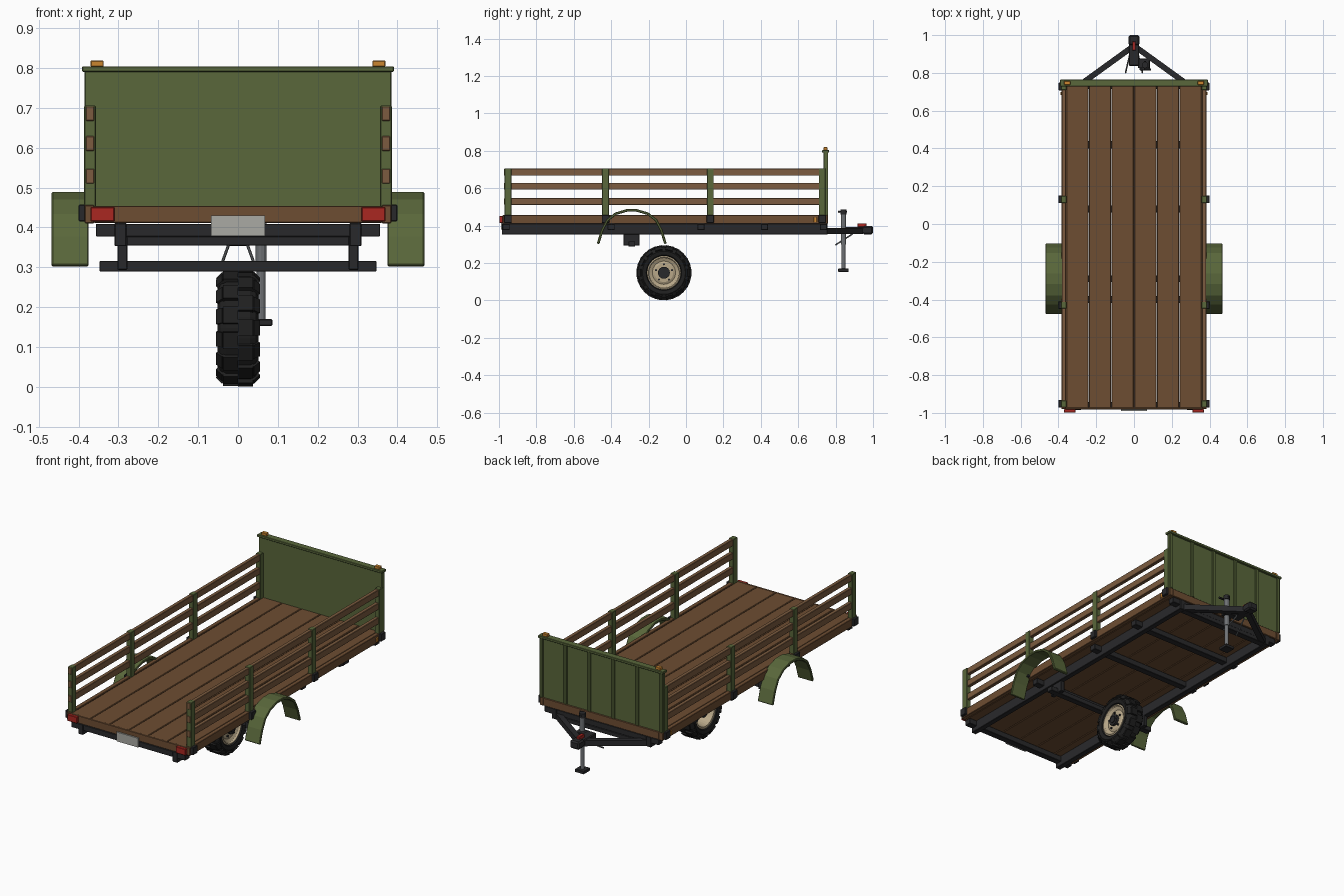
import bpy, bmesh, math
from mathutils import Vector, Matrix

if "Cube" in bpy.data.objects:
    bpy.data.objects.remove(bpy.data.objects["Cube"])


def material(name, r, g, b):
    m = bpy.data.materials.new(name)
    m.diffuse_color = (r, g, b, 1)
    m.use_nodes = True
    m.node_tree.nodes["Principled BSDF"].inputs["Base Color"].default_value = m.diffuse_color
    return m


WOOD = material("deck_wood", 0.155, 0.075, 0.032)
SLAT = material("slat_wood", 0.20, 0.105, 0.05)
GREEN = material("green_paint", 0.10, 0.135, 0.043)
BLACK = material("frame_black", 0.022, 0.022, 0.024)
RUBBER = material("rubber", 0.014, 0.014, 0.014)
CREAM = material("rim_cream", 0.48, 0.39, 0.25)
RED = material("red_lens", 0.40, 0.02, 0.015)
AMBER = material("amber_lens", 0.60, 0.24, 0.03)
STEEL = material("steel", 0.16, 0.17, 0.18)
PLATE = material("plate_grey", 0.40, 0.40, 0.37)


def finish(name, bm, mat, bevel=0.0):
    bmesh.ops.recalc_face_normals(bm, faces=bm.faces)
    me = bpy.data.meshes.new(name)
    bm.to_mesh(me)
    bm.free()
    me.materials.append(mat)
    ob = bpy.data.objects.new(name, me)
    bpy.context.collection.objects.link(ob)
    if bevel:
        mod = ob.modifiers.new("bevel", "BEVEL")
        mod.width = bevel
        mod.segments = 1
    return ob


def box(name, x, y, z, mat, bevel=0.002):
    bm = bmesh.new()
    lo, hi = Vector((x[0], y[0], z[0])), Vector((x[1], y[1], z[1]))
    size = [abs(c) for c in hi - lo]
    bmesh.ops.create_cube(bm, size=1, matrix=Matrix.Translation((lo + hi) / 2) @ Matrix.Diagonal((*size, 1)))
    return finish(name, bm, mat, bevel)


def pair(name, x, y, z, mat, bevel=0.002):
    for side, s in (("left", -1), ("right", 1)):
        box(f"{name}_{side}", (s * x[0], s * x[1]), y, z, mat, bevel)


def beam(name, a, b, w, h, mat):
    a, b = Vector(a), Vector(b)
    bm = bmesh.new()
    rot = (b - a).to_track_quat('Y', 'Z').to_matrix().to_4x4()
    bmesh.ops.create_cube(bm, size=1, matrix=Matrix.Translation((a + b) / 2) @ rot
                          @ Matrix.Diagonal((w, (b - a).length, h, 1)))
    return finish(name, bm, mat)


def rod(name, a, b, r, mat, sides=12):
    a, b = Vector(a), Vector(b)
    bm = bmesh.new()
    rot = (b - a).to_track_quat('Z', 'Y').to_matrix().to_4x4()
    bmesh.ops.create_cone(bm, cap_ends=True, segments=sides, radius1=r, radius2=r,
                          depth=(b - a).length, matrix=Matrix.Translation((a + b) / 2) @ rot)
    return finish(name, bm, mat)


def lathe_x(name, profile, center, mat, steps=32):
    # Closed (x, radius) profile spun around the x axis
    bm = bmesh.new()
    rings = []
    for i in range(steps):
        t = 2 * math.pi * i / steps
        rings.append([bm.verts.new(Vector(center) + Vector((x, r * math.cos(t), r * math.sin(t))))
                      for x, r in profile])
    n = len(profile)
    for i in range(steps):
        a, b = rings[i], rings[(i + 1) % steps]
        for j in range(n):
            k = (j + 1) % n
            bm.faces.new((a[j], a[k], b[k], b[j]))
    return finish(name, bm, mat)


# Deck planks, side boards and end boards
for i in range(6):
    x0 = -0.36 + i * 0.12
    box(f"deck_plank_{i}", (x0 + 0.001, x0 + 0.119), (-0.975, 0.75), (0.412, 0.453), WOOD, 0.003)
pair("deck_side_board", (0.361, 0.385), (-0.98, 0.758), (0.41, 0.456), WOOD)
box("deck_rear_board", (-0.361, 0.361), (-0.982, -0.972), (0.411, 0.454), WOOD)
box("deck_front_board", (-0.361, 0.361), (0.745, 0.758), (0.411, 0.455), WOOD)

# Chassis rails and crossmembers
pair("chassis_rail", (0.28, 0.31), (-0.985, 0.757), (0.353, 0.411), BLACK)
for i, y in enumerate((-0.962, -0.4, 0.08, 0.42, 0.735)):
    box(f"crossmember_{i}", (-0.357, 0.357), (y - 0.019, y + 0.019), (0.377, 0.409), BLACK)
box("front_frame_bar", (-0.28, 0.28), (0.72, 0.757), (0.354, 0.378), BLACK)

# Axle with hangers
box("axle_beam", (-0.348, 0.348), (-0.308, -0.272), (0.289, 0.316), BLACK)
pair("axle_hanger", (0.278, 0.302), (-0.334, -0.248), (0.293, 0.356), BLACK)

# Side posts, brackets and slats
for i, y in enumerate((-0.952, -0.43, 0.13, 0.728)):
    pair(f"side_post_{i}", (0.357, 0.386), (y - 0.018, y + 0.018), (0.42, 0.706), GREEN)
    pair(f"post_bracket_{i}", (0.383, 0.4), (y - 0.02, y + 0.02), (0.415, 0.457), BLACK)
for i, z in enumerate((0.51, 0.592, 0.667)):
    pair(f"side_slat_{i}", (0.361, 0.382), (-0.972, 0.735), (z, z + 0.037), SLAT)

# Headboard with ribs, cap and marker lights
box("headboard", (-0.385, 0.385), (0.736, 0.752), (0.45, 0.792), GREEN)
for i in range(6):
    x = -0.375 + i * 0.15
    box(f"headboard_rib_{i}", (x - 0.009, x + 0.009), (0.75, 0.76), (0.455, 0.792), GREEN)
box("headboard_cap", (-0.391, 0.391), (0.728, 0.765), (0.79, 0.804), GREEN)
pair("cap_marker_light", (0.337, 0.37), (0.736, 0.757), (0.803, 0.819), AMBER)
pair("side_marker_light", (0.384, 0.39), (0.682, 0.7), (0.418, 0.444), AMBER)

# Rear lights and plate
pair("tail_light", (0.31, 0.37), (-0.998, -0.98), (0.415, 0.451), RED)
box("number_plate", (-0.068, 0.068), (-0.99, -0.982), (0.378, 0.43), PLATE, 0)

# Fenders: arched strip with flared ends
ARC = [(-0.18, 0.303), (-0.158, 0.375)]
ARC += [(0.15 * math.cos(t), 0.375 + 0.108 * math.sin(t))
        for t in (math.radians(a) for a in (150, 125, 100, 80, 55, 30))]
ARC += [(0.158, 0.375), (0.18, 0.303)]
for side, s in (("left", -1), ("right", 1)):
    bm = bmesh.new()
    rows = [[bm.verts.new((s * x, -0.29 + y, z)) for x in (0.375, 0.468)] for y, z in ARC]
    for a, b in zip(rows, rows[1:]):
        bm.faces.new((a[0], a[1], b[1], b[0]))
    fender = finish(f"fender_{side}", bm, GREEN)
    solid = fender.modifiers.new("thickness", "SOLIDIFY")
    solid.thickness = 0.014
    solid.offset = 0
    bev = fender.modifiers.new("bevel", "BEVEL")
    bev.width = 0.003
    bev.segments = 1

# Wheel: tyre, staggered tread lugs, rim and hub
C = Vector((0, -0.118, 0.148))
lathe_x("tyre", [(-0.032, 0.088), (-0.047, 0.095), (-0.052, 0.115), (-0.044, 0.131), (-0.03, 0.139),
                 (0.03, 0.139), (0.044, 0.131), (0.052, 0.115), (0.047, 0.095), (0.032, 0.088)], C, RUBBER)
bm = bmesh.new()
for row in (-1, 1):
    for i in range(14):
        turn = Matrix.Rotation(2 * math.pi * (i + (0.5 if row > 0 else 0)) / 14, 4, 'X')
        bmesh.ops.create_cube(bm, size=1, matrix=Matrix.Translation(C) @ turn
                              @ Matrix.Translation((row * 0.019, 0, 0.139))
                              @ Matrix.Diagonal((0.038, 0.042, 0.015, 1)))
        bmesh.ops.create_cube(bm, size=1, matrix=Matrix.Translation(C) @ turn
                              @ Matrix.Translation((row * 0.044, 0, 0.129))
                              @ Matrix.Rotation(row * math.radians(45), 4, 'Y')
                              @ Matrix.Diagonal((0.022, 0.038, 0.01, 1)))
finish("tread_lugs", bm, RUBBER)
lathe_x("wheel_rim", [(-0.042, 0.09), (0.042, 0.09), (0.045, 0.083), (0.036, 0.078), (0.028, 0.062),
                      (0.034, 0.05), (0.034, 0.002), (0.018, 0.002), (0.018, 0.07), (-0.04, 0.08)], C, CREAM)
rod("wheel_hub", C + Vector((-0.035, 0, 0)), C + Vector((0.048, 0, 0)), 0.032, BLACK, 16)
rod("hub_cap", C + Vector((0.045, 0, 0)), C + Vector((0.053, 0, 0)), 0.02, BLACK, 12)
for i in range(5):
    t = 2 * math.pi * i / 5 + math.pi / 2
    p = C + Vector((0.032, 0.045 * math.cos(t), 0.045 * math.sin(t)))
    rod(f"lug_nut_{i}", p, p + Vector((0.009, 0, 0)), 0.006, BLACK, 6)

# A-frame tongue, coupler and safety chains
for side, s in (("left", -1), ("right", 1)):
    beam(f"tongue_arm_{side}", (s * 0.275, 0.745, 0.372), (s * 0.012, 0.935, 0.372), 0.03, 0.032, BLACK)
    rod(f"safety_chain_{side}", (s * 0.024, 0.89, 0.355), (s * 0.045, 0.80, 0.297), 0.004, STEEL, 8)
box("coupler_body", (-0.027, 0.027), (0.837, 0.965), (0.36, 0.392), BLACK, 0.004)
box("coupler_head", (-0.029, 0.029), (0.945, 1.0), (0.353, 0.398), BLACK, 0.008)
box("coupler_latch", (-0.009, 0.009), (0.918, 0.965), (0.392, 0.412), RED)

# Jack stand
box("jack_bracket", (0.02, 0.082), (0.825, 0.875), (0.36, 0.385), BLACK)
rod("jack_outer_tube", (0.058, 0.842, 0.3), (0.058, 0.842, 0.465), 0.014, STEEL)
rod("jack_inner_tube", (0.058, 0.842, 0.165), (0.058, 0.842, 0.31), 0.011, STEEL)
box("jack_foot", (0.03, 0.086), (0.813, 0.87), (0.153, 0.17), BLACK)
rod("jack_cap", (0.058, 0.842, 0.46), (0.058, 0.842, 0.485), 0.017, BLACK)
rod("jack_crank", (0.058, 0.815, 0.474), (0.058, 0.862, 0.474), 0.005, BLACK, 8)
rod("crank_grip", (0.058, 0.818, 0.474), (0.09, 0.818, 0.474), 0.006, BLACK, 8)
